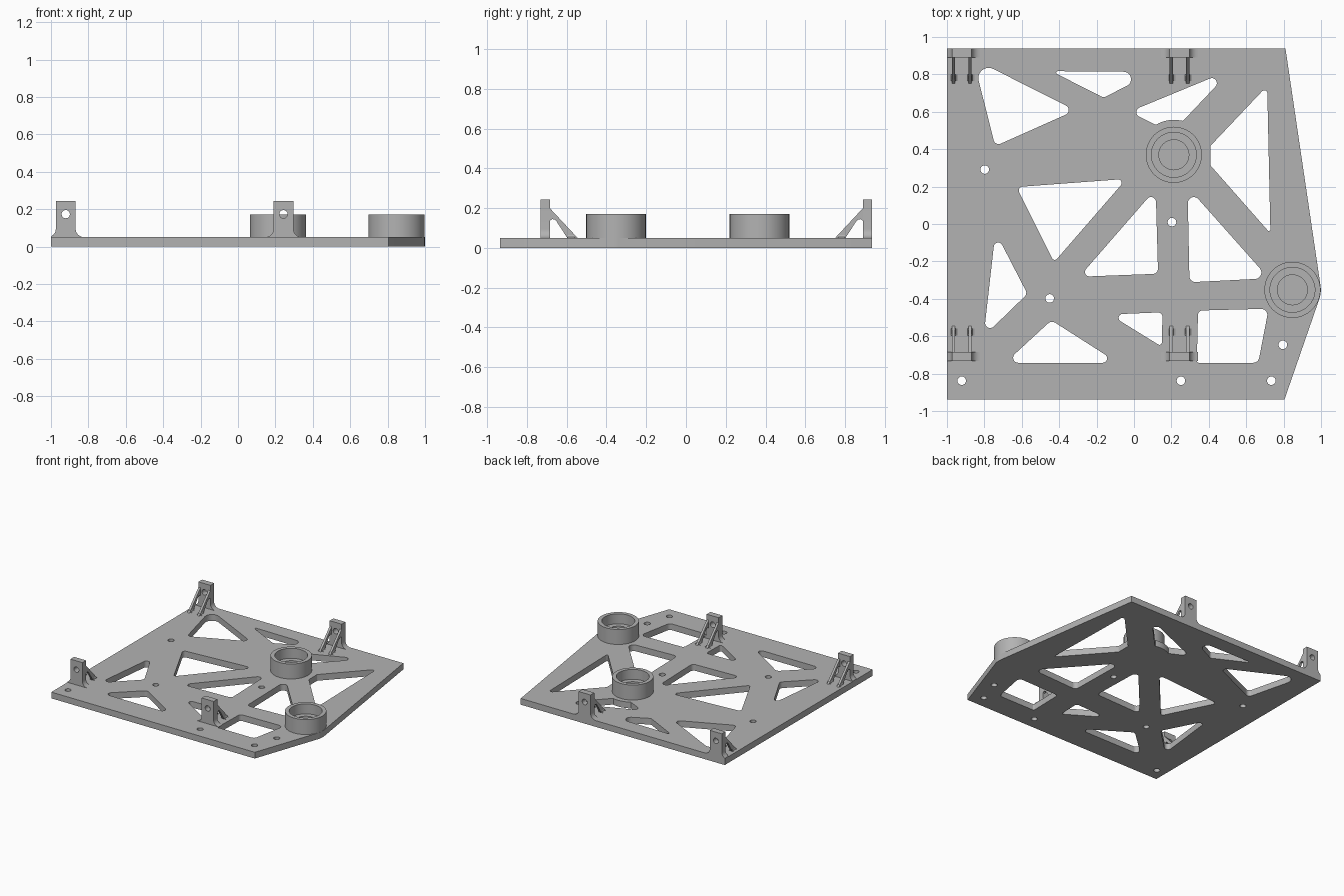
import bpy, bmesh, math
from mathutils import Vector
from mathutils.geometry import convex_hull_2d

if "Cube" in bpy.data.objects:
    bpy.data.objects.remove(bpy.data.objects["Cube"])

grey = bpy.data.materials.new("light_grey")
grey.diffuse_color = (0.45, 0.45, 0.45, 1)
grey.use_nodes = True
grey.node_tree.nodes["Principled BSDF"].inputs["Base Color"].default_value = grey.diffuse_color
T = 0.05                                   # plate thickness
BOSSES = [(0.213, 0.37), (0.847, -0.352)]


def circle(x, y, r, n=24):
    return [Vector((x + r * math.cos(2 * math.pi * i / n),
                    y + r * math.sin(2 * math.pi * i / n))) for i in range(n)]


def hull(corners, n=24):
    """Rounded convex outline around corner circles (x, y, radius)."""
    pts = [p for c in corners for p in circle(*c, n)]
    return [pts[i] for i in convex_hull_2d(pts)]


def clear_of_boss(loop, c, r):
    """Resample a loop and push it out of the pad around a boss."""
    c, out = Vector(c), []
    for a, b in zip(loop, loop[1:] + loop[:1]):
        n = max(1, int((b - a).length / 0.015)) if min((a - c).length, (b - c).length) < r + 0.05 else 1
        for i in range(n):
            p = a.lerp(b, i / n)
            d = p - c
            out.append(c + d.normalized() * r if d.length < r else p)
    return out


def finish(name, bm, smooth=True):
    bmesh.ops.remove_doubles(bm, verts=bm.verts, dist=1e-5)
    bmesh.ops.recalc_face_normals(bm, faces=bm.faces)
    me = bpy.data.meshes.new(name)
    bm.to_mesh(me)
    bm.free()
    me.materials.append(grey)
    ob = bpy.data.objects.new(name, me)
    bpy.context.collection.objects.link(ob)
    if smooth:
        bpy.ops.object.select_all(action='DESELECT')
        ob.select_set(True)
        bpy.context.view_layer.objects.active = ob
        bpy.ops.object.shade_smooth_by_angle(angle=math.radians(30))
    return ob


def extrude(name, loops, lo, hi, place=lambda u, v, w: (u, v, w)):
    """Fill an outline with holes, extrude it from lo to hi, then place it."""
    cu = bpy.data.curves.new(name, 'CURVE')
    cu.dimensions, cu.fill_mode, cu.extrude = '2D', 'BOTH', (hi - lo) / 2
    for loop in loops:
        s = cu.splines.new('POLY')
        s.points.add(len(loop) - 1)
        for p, q in zip(s.points, loop):
            p.co = (q[0], q[1], 0, 1)
        s.use_cyclic_u = True
    tmp = bpy.data.objects.new(name + "_curve", cu)
    bpy.context.collection.objects.link(tmp)
    dg = bpy.context.evaluated_depsgraph_get()
    me = bpy.data.meshes.new_from_object(tmp.evaluated_get(dg))
    bm = bmesh.new()
    bm.from_mesh(me)
    bpy.data.objects.remove(tmp)
    bpy.data.curves.remove(cu)
    bpy.data.meshes.remove(me)
    for v in bm.verts:
        v.co = place(v.co.x, v.co.y, v.co.z + (lo + hi) / 2)
    return finish(name, bm)


# Base plate: outline wraps round the edge boss, with rounded lightening pockets
outline = hull([(-1, -0.937, 0), (0.805, -0.937, 0), (0.81, 0.937, 0), (-1, 0.937, 0),
                (*BOSSES[1], 0.152)], 64)
pockets = [
    [(-.777, .78, .055), (-.724, .454, .027), (-.376, .609, .027)],
    [(-.408, .809, .008), (-.056, .774, .04), (-.163, .699, .021)],
    [(.416, .753, .027), (.04, .598, .027), (.12, .534, .005), (.254, .55, .005)],
    [(.697, .699, .016), (.721, -.029, .008), (.414, .315, .005), (.414, .416, .005)],
    [(-.595, .179, .021), (-.085, .219, .019), (-.424, -.176, .016)],
    [(-.238, -.256, .024), (.091, .117, .027), (.101, -.24, .027)],
    [(.32, .112, .032), (.646, -.259, .035), (.328, -.278, .032)],
    [(-.726, -.123, .024), (-.603, -.368, .027), (-.769, -.529, .027)],
    [(-.438, -.555, .032), (-.619, -.715, .027), (-.168, -.718, .024)],
    [(-.061, -.502, .021), (.128, -.497, .024), (.136, -.633, .013)],
    [(.366, -.486, .024), (.681, -.486, .032), (.638, -.71, .032), (.347, -.731, .011)],
]
holes = [clear_of_boss(hull(p), BOSSES[0], 0.187) for p in pockets]
holes += [circle(x, y, 0.023) for x, y in
          [(-.798, .291), (.203, .01), (-.451, -.398), (-.921, -.838),
           (.251, -.838), (.734, -.838), (.796, -.646)]]
extrude("base_plate", [outline] + holes, 0, T)

# Bearing bosses: stepped cups turned from one profile
profile = [(0, .045), (.15, .045), (.15, .17), (.12, .17), (.12, .09),
           (.08, .09), (.08, .055), (0, .055)]
for i, (cx, cy) in enumerate(BOSSES):
    bm = bmesh.new()
    vs = [bm.verts.new((cx + r, cy, z)) for r, z in profile]
    es = [bm.edges.new(e) for e in zip(vs, vs[1:])]
    bmesh.ops.spin(bm, geom=vs + es, cent=(cx, cy, 0), axis=(0, 0, 1),
                   angle=2 * math.pi, steps=64, use_duplicate=False)
    finish(f"bearing_boss_{i + 1}", bm)

# Brackets: drilled upright with flared base, two open braces with small feet
HW, FIL, TOP = 0.053, 0.045, 0.243
flare = [(HW + FIL * (1 - math.cos(a)), T + FIL * (1 - math.sin(a)))
         for a in [math.pi / 2 * i / 8 for i in range(9)]][::-1]
half = [(HW + FIL - (x - HW), z) for x, z in flare]
half = [(HW + FIL - FIL * math.sin(a), T + FIL - FIL * math.cos(a))
        for a in [math.pi / 2 * i / 8 for i in range(9)]] + [(HW, TOP)]
brace = [(.14, T), (0, .2), (0, .137), (.012, .145), (.024, .143), (.034, .133), (.088, T)]
foot = [(-.024, T), (.024, T), (.013, .056), (.009, .066), (-.009, .066), (-.013, .056)]

for row, yi, s in (("rear", 0.89, -1), ("front", -0.685, 1)):
    for side, cx in (("left", -0.921), ("right", 0.243)):
        # the left flare stops at the plate edge
        upright = half + [(max(-x, -1 - cx), z) for x, z in half[::-1]]
        extrude(f"{row}_{side}_upright", [upright, circle(0, .173, .022)], -.047, 0,
                lambda u, v, w: (cx + u, yi + s * w, v))
        for k in (-1, 1):
            bx = cx + k * 0.044
            tag = f"{row}_{side}_{'inner' if k > 0 else 'outer'}"
            extrude(tag + "_brace", [brace], -.009, .009,
                    lambda u, v, w: (bx + w, yi + s * u, v))
            extrude(tag + "_foot", [foot], .09, .126,
                    lambda u, v, w: (bx + u, yi + s * w, v))
